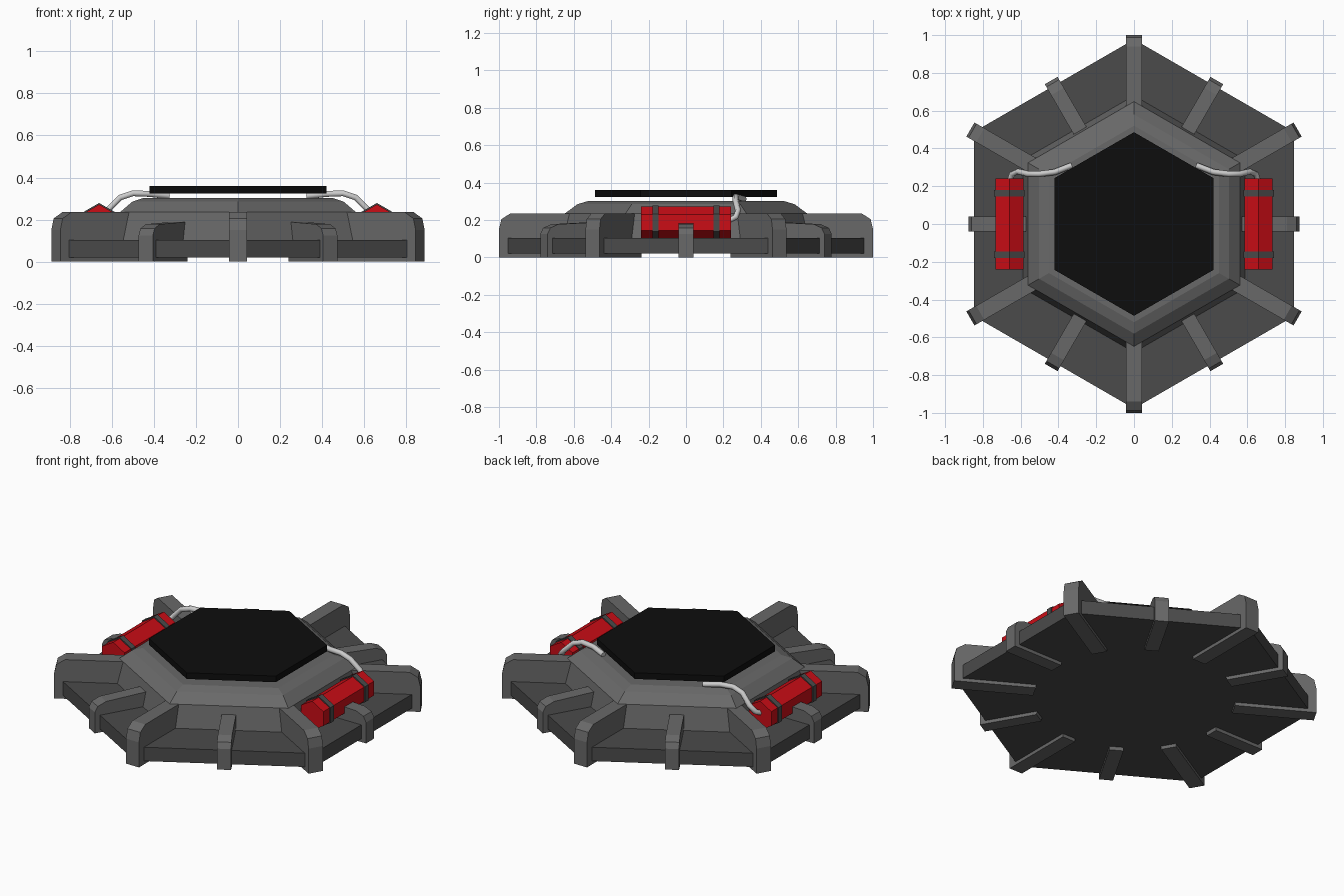
import bpy, bmesh
from math import sin, cos, pi, radians
from mathutils import Vector, Matrix

if "Cube" in bpy.data.objects:
    bpy.data.objects.remove(bpy.data.objects["Cube"])


def material(name, rgb):
    m = bpy.data.materials.new(name)
    m.diffuse_color = (*rgb, 1)
    m.use_nodes = True
    m.node_tree.nodes["Principled BSDF"].inputs["Base Color"].default_value = m.diffuse_color
    return m


DARK = material("dark_grey", (0.07, 0.07, 0.07))
GREY = material("mid_grey", (0.14, 0.14, 0.14))
BLACK = material("black", (0.004, 0.004, 0.004))
RED = material("red", (0.6, 0.004, 0.008))
LIGHT = material("light_grey", (0.55, 0.55, 0.55))


def finish(name, bm, mat):
    bmesh.ops.recalc_face_normals(bm, faces=bm.faces)
    me = bpy.data.meshes.new(name)
    bm.to_mesh(me)
    bm.free()
    me.materials.append(mat)
    ob = bpy.data.objects.new(name, me)
    bpy.context.collection.objects.link(ob)
    return ob


def hex_stack(name, profile, mat, matrix=Matrix()):
    """Closed six-sided solid from (radius, height) rings, corners on +-y."""
    bm = bmesh.new()
    rings = [[bm.verts.new((r * sin(i * pi / 3), r * cos(i * pi / 3), z))
              for i in range(6)] for r, z in profile]
    for a, b in zip(rings, rings[1:]):
        for i in range(6):
            j = (i + 1) % 6
            bm.faces.new((a[i], a[j], b[j], b[i]))
    bm.faces.new(rings[0])
    bm.faces.new(rings[-1])
    bm.transform(matrix)
    return finish(name, bm, mat)


def rib(name, profile, half, angle):
    """Extrude a (radius, height) outline to a plate and turn it to an angle."""
    bm = bmesh.new()
    face = bm.faces.new([bm.verts.new((r, -half, z)) for r, z in profile])
    new = bmesh.ops.extrude_face_region(bm, geom=[face])["geom"]
    bmesh.ops.translate(bm, vec=(0, 2 * half, 0),
                        verts=[v for v in new if isinstance(v, bmesh.types.BMVert)])
    bm.transform(Matrix.Rotation(radians(angle), 4, 'Z'))
    return finish(name, bm, GREY)


# Base slab, hub and floating top panel
hex_stack("base_slab", [(0.977, 0.02), (0.977, 0.103)], DARK)
hex_stack("hub", [(0.68, 0.10), (0.648, 0.235), (0.58, 0.285), (0.52, 0.303)], GREY)
hex_stack("top_panel", [(0.486, 0.323), (0.486, 0.36)], BLACK)

# Clamping ribs on the corners and on the middle of each side
corner = [(0.55, 0), (1.0, 0), (1.0, 0.15), (0.987, 0.205), (0.94, 0.235),
          (0.60, 0.235), (0.55, 0.06)]
middle = [(0.55, 0), (0.877, 0), (0.877, 0.125), (0.86, 0.158), (0.81, 0.178),
          (0.54, 0.19), (0.54, 0.06)]
for i in range(6):
    rib(f"corner_rib_{i + 1}", corner, 0.043, 30 + 60 * i)
    rib(f"side_rib_{i + 1}", middle, 0.039, 60 * i)

# Canisters with straps and hoses on both sides
for side, s in (("right", 1), ("left", -1)):
    def lying(y):
        return (Matrix.Translation((s * 0.66, y, 0.186))
                @ Matrix.Rotation(pi / 2, 4, 'X'))

    hex_stack(f"{side}_canister", [(0.086, -0.24), (0.086, 0.24)], RED, lying(0))
    for k, y in (("front", -0.163), ("back", 0.163)):
        hex_stack(f"{side}_{k}_strap", [(0.093, -0.017), (0.093, 0.017)], DARK, lying(y))

    path = [(0.33, 0.31, 0.312), (0.42, 0.275, 0.322), (0.50, 0.265, 0.325),
            (0.56, 0.265, 0.305), (0.615, 0.278, 0.25), (0.645, 0.265, 0.215),
            (0.655, 0.235, 0.20)]
    pts = [Vector((s * x, y, z)) for x, y, z in path]
    cu = bpy.data.curves.new(f"{side}_hose", 'CURVE')
    cu.dimensions = '3D'
    cu.bevel_depth = 0.016
    cu.bevel_resolution = 1
    cu.use_fill_caps = True
    sp = cu.splines.new('POLY')
    sp.points.add(len(pts) - 1)
    for p, co in zip(sp.points, pts):
        p.co = (*co, 1)
    cu.materials.append(LIGHT)
    bpy.context.collection.objects.link(bpy.data.objects.new(f"{side}_hose", cu))
